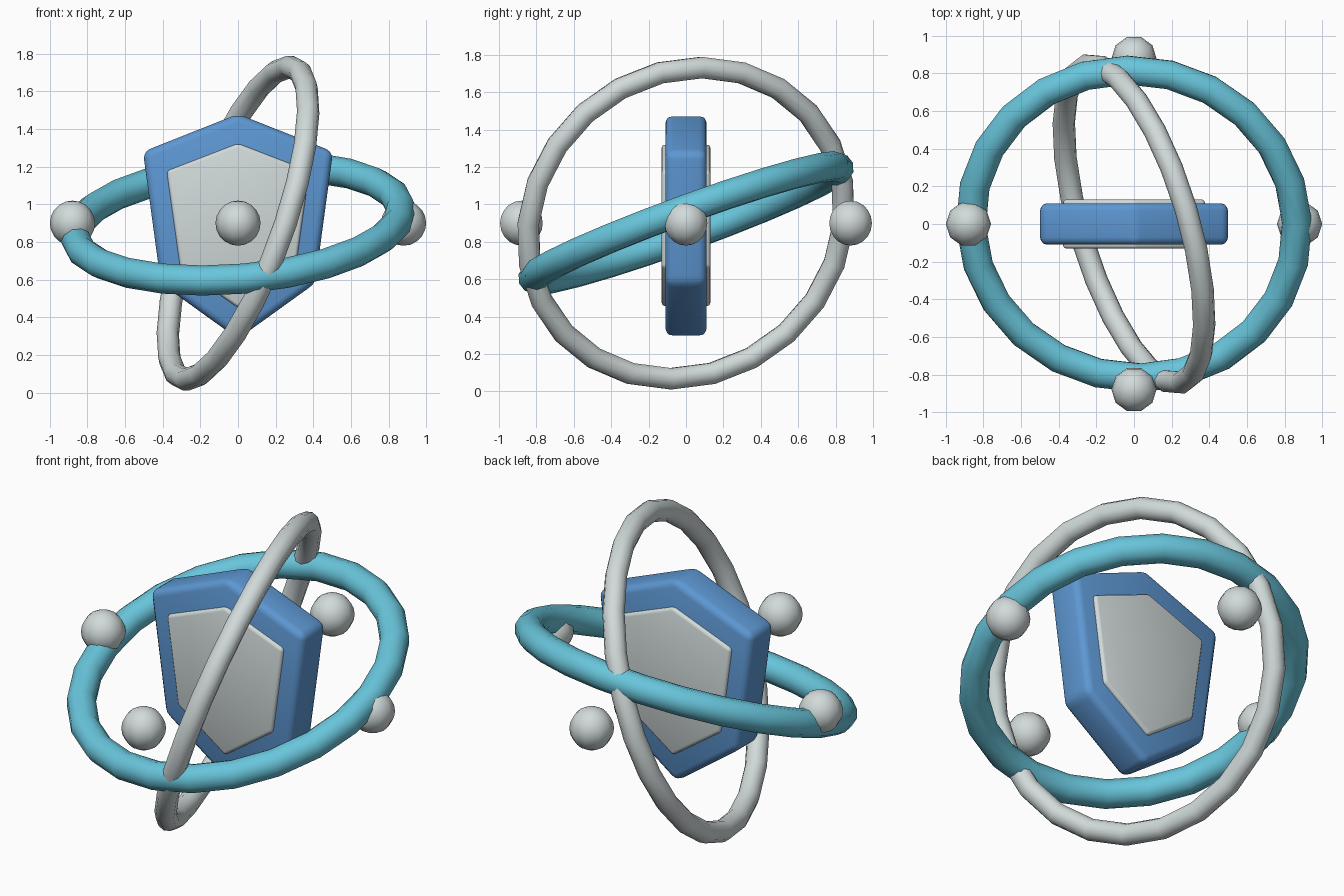
import bpy, bmesh, math
from mathutils import Vector

cube = bpy.data.objects.get("Cube")
if cube:
    bpy.data.objects.remove(cube, do_unlink=True)

CENTRE = Vector((0, 0, 0.9))


def make_material(name, rgb):
    mat = bpy.data.materials.new(name)
    mat.use_nodes = True
    color = (*rgb, 1)
    mat.diffuse_color = color
    mat.node_tree.nodes["Principled BSDF"].inputs["Base Color"].default_value = color
    return mat


blue = make_material("shield blue", (0.11, 0.31, 0.65))
teal = make_material("ring teal", (0.14, 0.56, 0.71))
silver = make_material("pale silver", (0.64, 0.70, 0.70))


def finish(name, mat, angle):
    obj = bpy.context.object
    obj.name = name
    obj.data.materials.append(mat)
    bpy.ops.object.shade_smooth_by_angle(angle=math.radians(angle))
    return obj


def ring(name, normal, major, minor, mat):
    """Torus around the centre, lying in the plane with this normal."""
    turn = Vector(normal).to_track_quat("Z", "Y").to_euler()
    bpy.ops.mesh.primitive_torus_add(
        major_radius=major, minor_radius=minor, major_segments=24,
        minor_segments=10, location=CENTRE, rotation=turn)
    finish(name, mat, 60)


def plate(name, half, depth, bevel, mat):
    """Symmetric outline given by its right half, extruded along y."""
    outline = half + [(-x, z) for x, z in reversed(half[1:-1])]
    bm = bmesh.new()
    face = bm.faces.new([bm.verts.new((x, -depth, z)) for x, z in outline])
    ext = bmesh.ops.extrude_face_region(bm, geom=[face])
    moved = [v for v in ext["geom"] if isinstance(v, bmesh.types.BMVert)]
    bmesh.ops.translate(bm, verts=moved, vec=(0, 2 * depth, 0))
    bmesh.ops.recalc_face_normals(bm, faces=bm.faces)
    bmesh.ops.bevel(bm, geom=bm.edges[:], offset=bevel, segments=3,
                    profile=0.5, affect="EDGES")
    mesh = bpy.data.meshes.new(name)
    bm.to_mesh(mesh)
    bm.free()
    obj = bpy.data.objects.new(name, mesh)
    bpy.context.collection.objects.link(obj)
    bpy.ops.object.select_all(action="DESELECT")
    obj.select_set(True)
    bpy.context.view_layer.objects.active = obj
    finish(name, mat, 35)


# Shield body and the thicker panel that shows on both faces
shield = [(0, 1.48), (0.505, 1.28), (0.41, 0.58), (0, 0.285)]
panel = [(x * 0.75, 0.9 + (z - 0.9) * 0.73) for x, z in shield]
plate("shield_body", shield, 0.11, 0.04, blue)
plate("shield_panel", panel, 0.13, 0.018, silver)

# Tilted orbit rings
ring("wide_ring", (-0.087, -0.364, 1), 0.87, 0.08, teal)
ring("upright_ring", (1, 0.3, -0.36), 0.88, 0.06, silver)

# Four orbs around the shield
for name, x, y in (("left", 1, 0), ("right", -1, 0), ("front", 0, -1), ("back", 0, 1)):
    bpy.ops.mesh.primitive_uv_sphere_add(
        segments=10, ring_count=10, radius=0.12,
        location=CENTRE + 0.88 * Vector((x, y, 0)), rotation=(0, 0, math.pi / 2))
    finish(name + "_orb", silver, 60)
